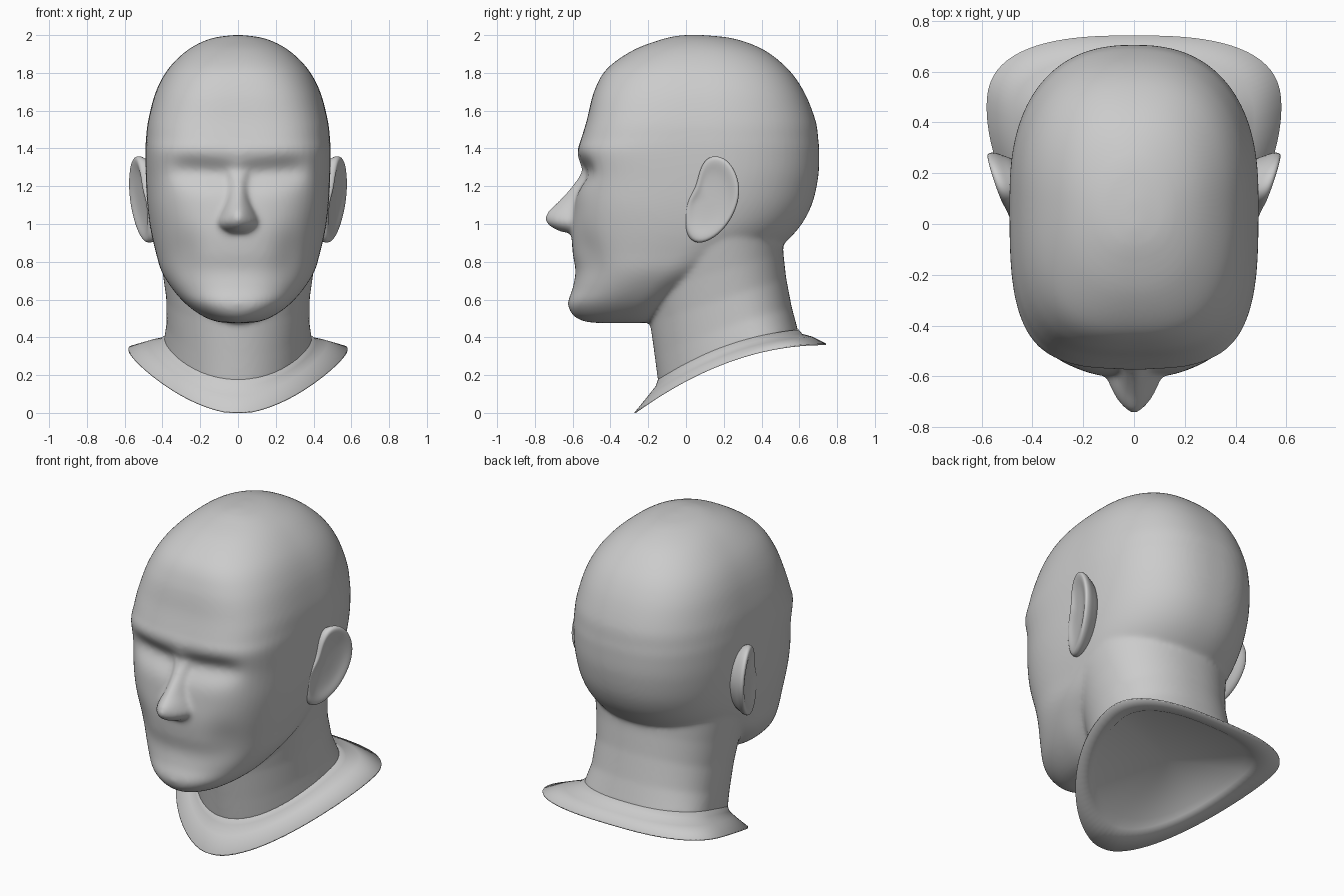
import bpy, bmesh, math
from math import cos, sin, pi, exp

if "Cube" in bpy.data.objects:
    bpy.data.objects.remove(bpy.data.objects["Cube"])


def refine(keys, steps):
    """Catmull-Rom interpolation between key cross-sections."""
    out = []
    for i in range(len(keys) - 1):
        p0, p1 = keys[max(i - 1, 0)], keys[i]
        p2, p3 = keys[i + 1], keys[min(i + 2, len(keys) - 1)]
        for s in range(steps):
            t = s / steps
            out.append([0.5 * (2 * b + (c - a) * t + (2 * a - 5 * b + 4 * c - d) * t * t
                        + (3 * b - a - 3 * c + d) * t ** 3)
                        for a, b, c, d in zip(p0, p1, p2, p3)])
    return out + [list(keys[-1])]


def section(yf, yb, yc, w, nf, nb, zfun, n=96):
    """Closed egg-shaped section with separate front and back roundness."""
    pts = []
    for i in range(n):
        a = 2 * pi * i / n
        c, s = cos(a), sin(a)
        e = nb if s > 0 else nf
        r = (abs(c) ** e + abs(s) ** e) ** (-1 / e)
        y = yc + s * r * ((yb - yc) if s > 0 else (yc - yf))
        pts.append((w * c * r, y, zfun(y)))
    return pts


def loft(bm, sections):
    rings = [[bm.verts.new(p) for p in sec] for sec in sections]
    n = len(rings[0])
    for a, b in zip(rings, rings[1:]):
        for i in range(n):
            j = (i + 1) % n
            bm.faces.new((a[i], a[j], b[j], b[i]))
    for r in (rings[0], rings[-1]):
        mid = bm.verts.new([sum(v.co[k] for v in r) / n for k in range(3)])
        for i in range(n):
            bm.faces.new((r[i], r[(i + 1) % n], mid))
    return rings


def tilted(keys):
    """Sections whose height is a + b*y + c*y*y."""
    return [section(*k[:6], lambda y, k=k: max(0, k[6] + k[7] * y + k[8] * y * y))
            for k in keys]


def finish(bm, name):
    bmesh.ops.recalc_face_normals(bm, faces=bm.faces)
    for f in bm.faces:
        f.smooth = True
    me = bpy.data.meshes.new(name)
    bm.to_mesh(me)
    bm.free()
    ob = bpy.data.objects.new(name, me)
    bpy.context.collection.objects.link(ob)
    return ob


bm = bmesh.new()

# Skull and jaw: z, front y, back y, widest y, half width, roundness front/back
skull = [
    (.475, -.45, -.25, -.36, .03, 2, 2),
    (.485, -.54, -.18, -.34, .12, 2, 2),
    (.52, -.60, -.12, -.30, .20, 2.2, 2),
    (.58, -.625, -.04, -.25, .28, 2.3, 2),
    (.66, -.60, .10, -.20, .35, 2.3, 2),
    (.75, -.585, .28, -.12, .405, 2.4, 2),
    (.85, -.60, .46, -.05, .435, 2.5, 2.1),
    (.97, -.605, .59, .02, .463, 2.7, 2.2),
    (1.10, -.59, .665, .06, .48, 3, 2.3),
    (1.25, -.57, .70, .10, .488, 3.3, 2.35),
    (1.38, -.575, .705, .10, .49, 3.5, 2.4),
    (1.45, -.555, .70, .10, .487, 3.4, 2.4),
    (1.55, -.525, .685, .10, .475, 3.3, 2.4),
    (1.70, -.487, .625, .10, .435, 3, 2.4),
    (1.82, -.42, .54, .08, .37, 2.7, 2.4),
    (1.92, -.28, .415, .07, .268, 2.4, 2.3),
    (1.98, -.12, .26, .06, .15, 2.2, 2),
    (2.0, -.02, .10, .05, .03, 2, 2)]
rings = loft(bm, [section(*k[1:], lambda y, z=k[0]: z) for k in refine(skull, 7)])

# Eye sockets below the brow, and hollows beside the mouth
for ring in rings:
    for v in ring:
        x, y, z = abs(v.co.x), v.co.y, v.co.z
        if y < -.25:
            zc = 1.275 + .08 * (x - .18)
            sz = .07 if z > zc else .075
            v.co.y += .05 * exp(-((x - .17) / .18) ** 4 - ((z - zc) / sz) ** 2)
            v.co.y += .02 * exp(-((x - .28) / .08) ** 2 - ((z - .84) / .13) ** 2)

# Nose
nose = [
    (1.36, -.545, .04), (1.28, -.55, .045), (1.20, -.605, .052),
    (1.12, -.675, .072), (1.06, -.737, .10), (1.01, -.742, .122),
    (.975, -.70, .105), (.955, -.65, .075)]
loft(bm, [section(yf, -.44, -.54, w, 1.6, 2, lambda y, z=z: z, 48)
          for z, yf, w in refine(nose, 5)])

# Neck column
loft(bm, tilted([
    (-.145, .60, .35, .395, 2, 2.3, .23, .53, -.365),
    (-.15, .592, .34, .39, 2, 2.3, .265, .50, -.345),
    (-.165, .56, .28, .378, 2, 2.2, .37, .42, -.15),
    (-.19, .53, .22, .38, 2, 2.2, .54, .33, 0),
    (-.22, .515, .18, .40, 2, 2.2, .70, .29, 0),
    (-.25, .51, .14, .43, 2, 2.2, .86, .27, 0)]))

# Fuse head, nose and neck into one soft skin
head = finish(bm, "head_and_neck")
rem = head.modifiers.new("fuse", 'REMESH')
rem.mode = 'VOXEL'
rem.voxel_size = .013
rem.use_smooth_shade = True
smo = head.modifiers.new("soften", 'SMOOTH')
smo.factor = .5
smo.iterations = 10

# Thin flared collar with a shallow recess underneath
bm = bmesh.new()
loft(bm, tilted([
    (-.12, .60, .38, .42, 2, 2.4, .21, .53, -.365),
    (-.16, .64, .40, .45, 1.9, 2.5, .185, .53, -.365),
    (-.272, .742, .45, .58, 1.75, 2.7, .166, .53, -.365),
    (-.272, .742, .45, .58, 1.75, 2.7, .174, .53, -.365),
    (-.20, .67, .41, .475, 1.85, 2.5, .212, .53, -.365),
    (-.16, .615, .37, .415, 1.95, 2.4, .235, .52, -.36),
    (-.146, .597, .35, .393, 2, 2.3, .265, .50, -.345)]))
finish(bm, "collar")

# Ears: outline in (y, z), lofted through the back, rim and shallow bowl
outline = [(.16, 1.365), (.235, 1.33), (.285, 1.22), (.278, 1.11), (.225, 1.0),
           (.15, .925), (.06, .89), (.0, .94), (-.01, 1.04), (.0, 1.12),
           (.055, 1.19), (.07, 1.28), (.105, 1.345)]
layers = [(.8, -.11), (.92, -.06), (1.0, -.035), (1.02, -.012), (.97, .006),
          (.82, .004), (.62, -.008), (.3, -.012)]
for side, name in ((1, "ear_left"), (-1, "ear_right")):
    bm = bmesh.new()
    secs = []
    for s, d in layers:
        sec = []
        for y, z in outline:
            yy, zz = .13 + (y - .13) * s, 1.13 + (z - 1.13) * s
            x = .476 + .345 * yy + .06 * (zz - 1.13) + d
            sec.append((side * x, yy, zz))
        secs.append(sec)
    loft(bm, secs)
    ear = finish(bm, name)
    sub = ear.modifiers.new("round", 'SUBSURF')
    sub.levels = sub.render_levels = 2
